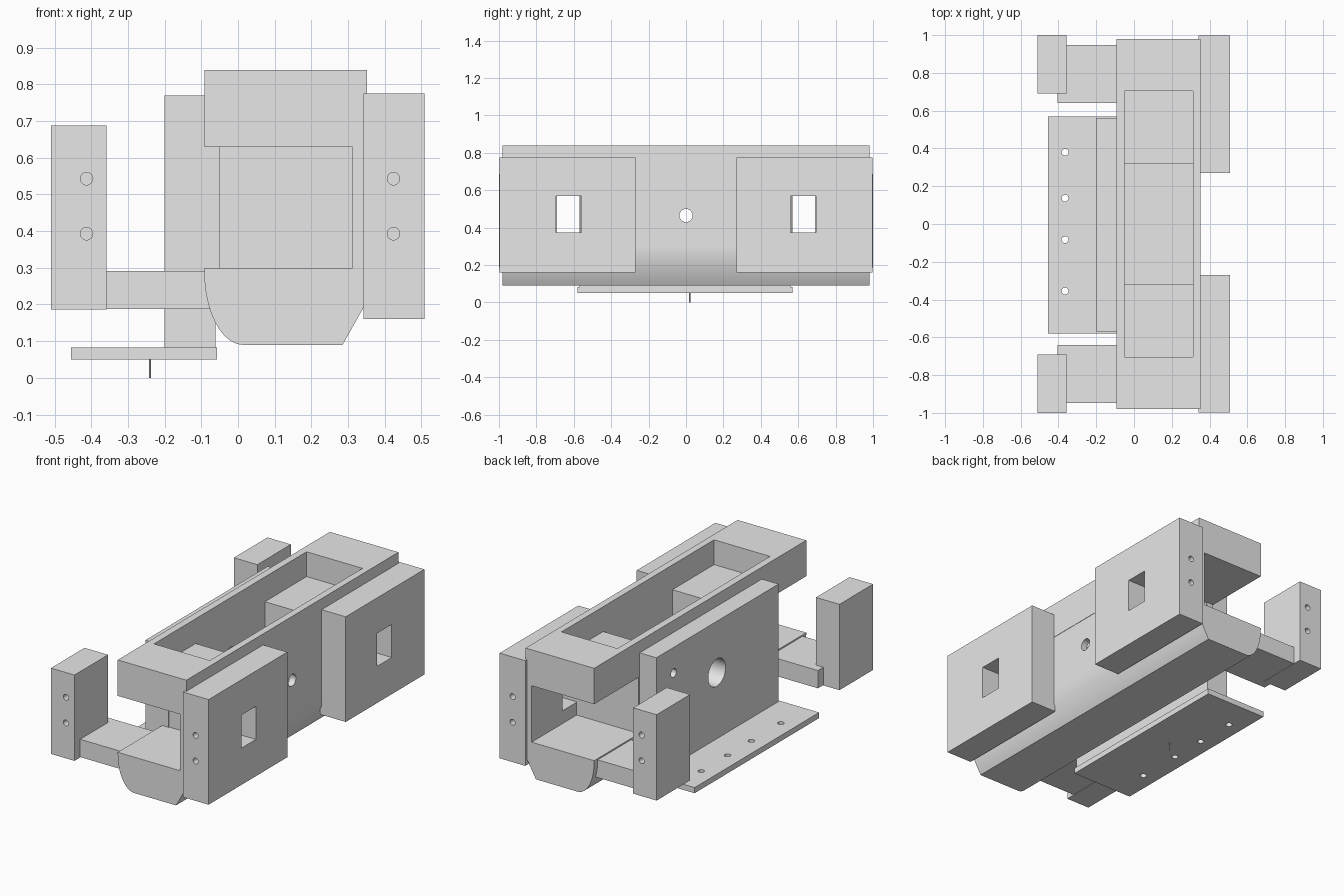
import bpy
import bmesh
import math
from mathutils import Matrix

if "Cube" in bpy.data.objects:
    bpy.data.objects.remove(bpy.data.objects["Cube"], do_unlink=True)

# Single plain grey
grey = bpy.data.materials.new("plain_grey")
grey.use_nodes = True
grey.diffuse_color = (0.8, 0.8, 0.8, 1)
grey.node_tree.nodes["Principled BSDF"].inputs["Base Color"].default_value = (0.8, 0.8, 0.8, 1)


def finish(name, bm):
    bmesh.ops.recalc_face_normals(bm, faces=bm.faces)
    mesh = bpy.data.meshes.new(name)
    bm.to_mesh(mesh)
    bm.free()
    mesh.materials.append(grey)
    obj = bpy.data.objects.new(name, mesh)
    bpy.context.collection.objects.link(obj)
    return obj


def box(name, xs, ys, zs):
    """Box from its ranges on each axis."""
    bm = bmesh.new()
    bmesh.ops.create_cube(bm, size=1)
    for v in bm.verts:
        v.co = [r[0] + (c + 0.5) * (r[1] - r[0]) for c, r in zip(v.co, (xs, ys, zs))]
    return finish(name, bm)


def rod(name, centre, radius, length, axis, sides=32):
    """Cylinder centred on a point along one axis."""
    turn = {"X": Matrix.Rotation(math.pi / 2, 4, "Y"),
            "Y": Matrix.Rotation(math.pi / 2, 4, "X"),
            "Z": Matrix.Identity(4)}[axis]
    bm = bmesh.new()
    bmesh.ops.create_cone(bm, cap_ends=True, segments=sides, radius1=radius,
                          radius2=radius, depth=length,
                          matrix=Matrix.Translation(centre) @ turn)
    return finish(name, bm)


def cut(obj, *cutters):
    """Subtract the cutters and discard them."""
    bpy.context.view_layer.objects.active = obj
    for cutter in cutters:
        cutter.hide_render = True
        mod = obj.modifiers.new("cut", "BOOLEAN")
        mod.operation = "DIFFERENCE"
        mod.solver = "EXACT"
        mod.object = cutter
        bpy.ops.object.modifier_apply(modifier=mod.name)
        bpy.data.objects.remove(cutter, do_unlink=True)


def smooth(obj):
    bpy.ops.object.select_all(action="DESELECT")
    obj.select_set(True)
    bpy.context.view_layer.objects.active = obj
    bpy.ops.object.shade_smooth_by_angle(angle=math.radians(30))


def span(side, a, b):
    """Range along y, mirrored for the front side."""
    return sorted((side * a, side * b))


END = 0.98
INNER = (-0.05, 0.312)

# Lower body: rounded on one edge, chamfered on the other
outline = [(0.35, 0.3), (-0.092, 0.3)]
for i in range(17):
    a = math.pi / 2 * i / 16
    outline.append((0.015 - 0.107 * math.cos(a), 0.29 - 0.2 * math.sin(a)))
outline += [(0.285, 0.09), (0.35, 0.205)]
bm = bmesh.new()
face = bm.faces.new([bm.verts.new((x, -END, z)) for x, z in outline])
ext = bmesh.ops.extrude_face_region(bm, geom=[face])
bmesh.ops.translate(bm, vec=(0, 2 * END, 0),
                    verts=[g for g in ext["geom"] if isinstance(g, bmesh.types.BMVert)])
lower_body = finish("lower_body", bm)
smooth(lower_body)

# Upper frame: shallow pocket with a deep middle opening
upper_frame = box("upper_frame", (-0.092, 0.352), (-END, END), (0.63, 0.84))
cut(upper_frame,
    box("pocket_cutter", INNER, (-0.705, 0.705), (0.695, 0.9)),
    box("opening_cutter", INNER, (-0.32, 0.32), (0.5, 0.9)))

# Outer side wall with windows and a centre hole
outer_wall = box("outer_wall", (INNER[1], 0.35), (-END, END), (0.3, 0.63))
cut(outer_wall, rod("hole_cutter", (0.33, 0, 0.465), 0.035, 0.2, "X"),
    *[box("window_cutter", (0.2, 0.6), span(s, 0.56, 0.695), (0.375, 0.568))
      for s in (-1, 1)])
smooth(outer_wall)

# Inner side wall and back panel share a large round hole
inner_wall = box("inner_wall", (-0.092, INNER[0]), (-0.57, 0.57), (0.3, 0.63))
back_panel = box("back_panel", (-0.2, -0.062), (-0.57, 0.56), (0.08, 0.77))
for wall in (inner_wall, back_panel):
    cut(wall, rod("bore_cutter", (-0.1, 0, 0.47), 0.08, 0.6, "X", 48))
cut(back_panel, rod("pilot_cutter", (-0.2, 0.4, 0.62), 0.025, 0.1, "X"))
smooth(inner_wall)
smooth(back_panel)

# Foot plate with four bolt holes, and its small pin
foot_plate = box("foot_plate", (-0.455, -0.057), (-0.58, 0.57), (0.05, 0.083))
cut(foot_plate, *[rod("bolt_cutter", (-0.365, y, 0.065), 0.018, 0.2, "Z")
                  for y in (-0.355, -0.083, 0.137, 0.38)])
smooth(foot_plate)
smooth(rod("pin", (-0.24, 0.02, 0.03), 0.003, 0.06, "Z", 12))

# Parts repeated at the front and back ends
for s, label in ((-1, "front"), (1, "back")):
    box(label + "_inner_block", INNER, span(s, 0.32, 0.565), (0.3, 0.63))
    box(label + "_arm", (-0.405, 0.0), span(s, 0.64, 0.947), (0.188, 0.292))

    side_block = box(label + "_side_block", (0.342, 0.508), span(s, 0.27, 0.997), (0.16, 0.775))
    cut(side_block, box("window_cutter", (0.2, 0.6), span(s, 0.56, 0.695), (0.375, 0.568)))
    post = box(label + "_post", (-0.51, -0.358), span(s, 0.69, 1.0), (0.186, 0.688))
    for part, x in ((side_block, 0.424), (post, -0.413)):
        cut(part, *[rod("screw_cutter", (x, s, z), 0.017, 0.2, "Y") for z in (0.393, 0.543)])
        smooth(part)
